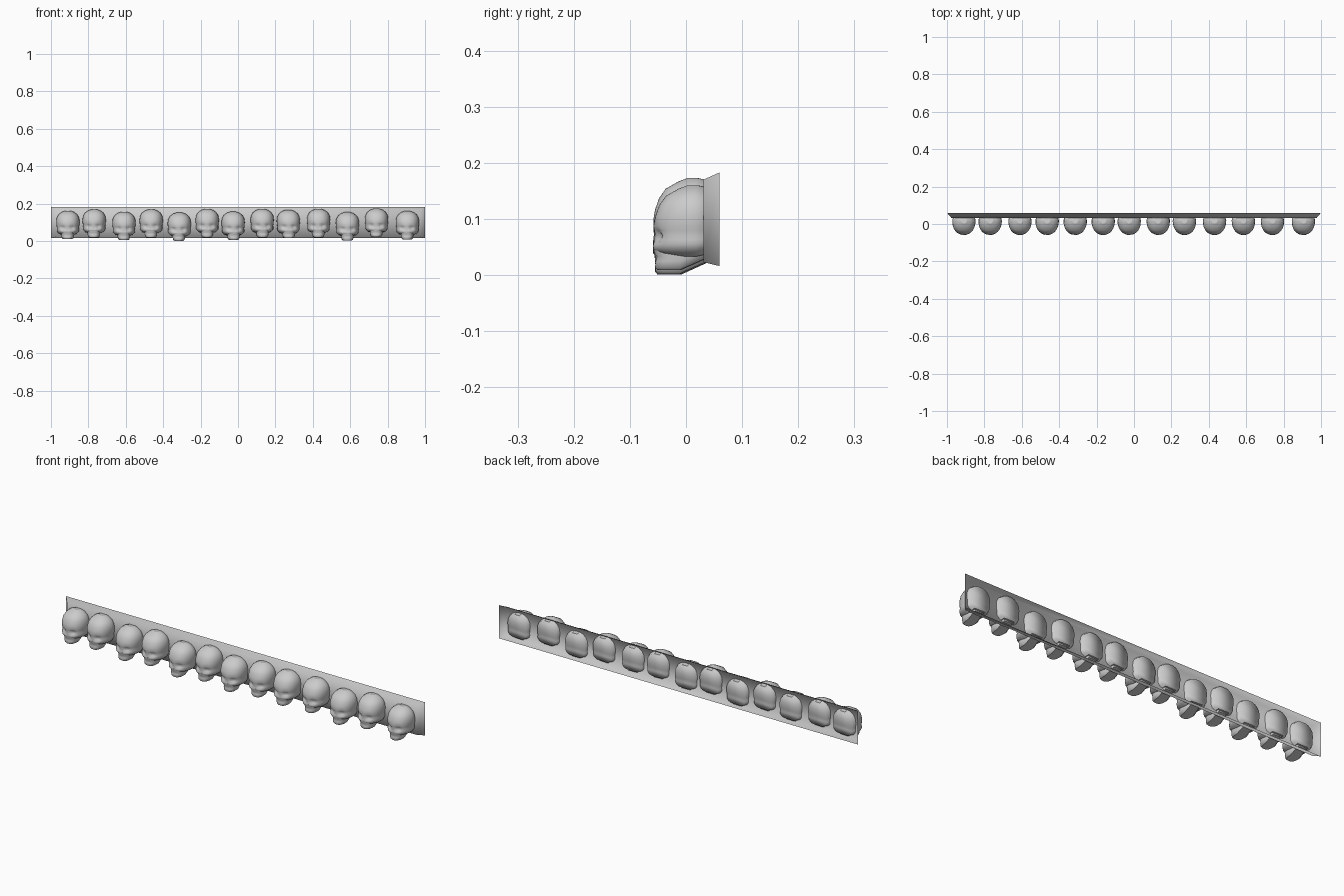
import bpy, bmesh, math, random
from mathutils import Matrix, Vector

if "Cube" in bpy.data.objects:
    bpy.data.objects.remove(bpy.data.objects["Cube"])

random.seed(4)
N = 24
BACK = 0.05


def finish(name, bm, mesh=None):
    if mesh is None:
        bmesh.ops.recalc_face_normals(bm, faces=bm.faces)
        mesh = bpy.data.meshes.new(name)
        bm.to_mesh(mesh)
        bm.free()
    ob = bpy.data.objects.new(name, mesh)
    bpy.context.collection.objects.link(ob)
    return ob


def loft(bm, rings):
    loops = [[bm.verts.new(p) for p in r] for r in rings]
    for a, b in zip(loops, loops[1:]):
        for i in range(len(a)):
            j = (i + 1) % len(a)
            bm.faces.new((a[i], a[j], b[j], b[i])).smooth = True
    bm.faces.new(loops[0])
    bm.faces.new(loops[-1])


def ring(z, w, front, mid, back, power):
    # rounded face outline, closed by a flat back
    pts = []
    for i in range(N + 1):
        t = math.pi * i / N
        c = math.cos(t)
        x = math.copysign(abs(c) ** power, c) * w
        pts.append(Vector((x, mid + (front - mid) * math.sin(t) ** power, z)))
    pts.append(Vector((-w * 0.86, back, z)))
    pts.append(Vector((w * 0.86, back, z)))
    return pts


def dent(p, x, z, sx, sz, depth):
    if p.y < 0.0:
        p.y += depth * math.exp(-((p.x - x) / sx) ** 2 - ((p.z - z) / sz) ** 2)


# skull: cranium with brow, eye sockets and nose, then the jaw
cranium = [(.024, .034, -.028), (.030, .048, -.050), (.038, .056, -.059),
           (.046, .0595, -.059), (.054, .0595, -.058), (.062, .0590, -.057),
           (.070, .0600, -.057), (.078, .0615, -.058), (.095, .0625, -.055),
           (.115, .0595, -.048), (.132, .050, -.036), (.145, .033, -.013),
           (.151, .015, .003)]
jaw = [(.000, .024, -.051), (.005, .030, -.055), (.016, .033, -.054),
       (.024, .033, -.052), (.030, .034, -.056), (.042, .034, -.056)]

bm = bmesh.new()
rings = [ring(z, w, f, .02, BACK, .88) for z, w, f in cranium]
for r in rings:
    for p in r:
        dent(p, .025, .060, .012, .010, .011)
        dent(p, -.025, .060, .012, .010, .011)
        dent(p, 0, .047, .006, .008, .007)
        if p.y > .04:
            p.z = .09 + (p.z - .09) * .9
loft(bm, rings)
rings = [ring(z, w, f, -.01, .042, .75) for z, w, f in jaw]
for r in rings:
    for p in r:
        p.z += max(0, p.y + .01) * .45
loft(bm, rings)
first = finish("skull_01", bm)

# row of skulls with uneven spacing and height
places = [(-.91, .010), (-.77, .018), (-.61, .005), (-.465, .018), (-.315, .001),
          (-.165, .020), (-.025, .006), (.13, .020), (.27, .015), (.43, .020),
          (.585, .003), (.74, .022), (.905, .009)]
for i, (x, z) in enumerate(places):
    ob = first if i == 0 else finish(f"skull_{i + 1:02d}", None, first.data)
    ob.location = (x, 0, z)
    ob.rotation_euler.z = random.uniform(-.08, .08)

# flared mounting strip, open at the back
bm = bmesh.new()
levels = []
for y, hx, z0, z1 in ((.031, .975, .023, .170), (.06, 1.0, .016, .183)):
    levels.append([bm.verts.new(p) for p in
                   ((-hx, y, z0), (hx, y, z0), (hx, y, z1), (-hx, y, z1))])
a, b = levels
bm.faces.new(a)
for i in range(4):
    j = (i + 1) % 4
    bm.faces.new((a[i], b[i], b[j], a[j]))
for f in bm.faces:
    f.smooth = True
finish("mounting_strip", bm)
